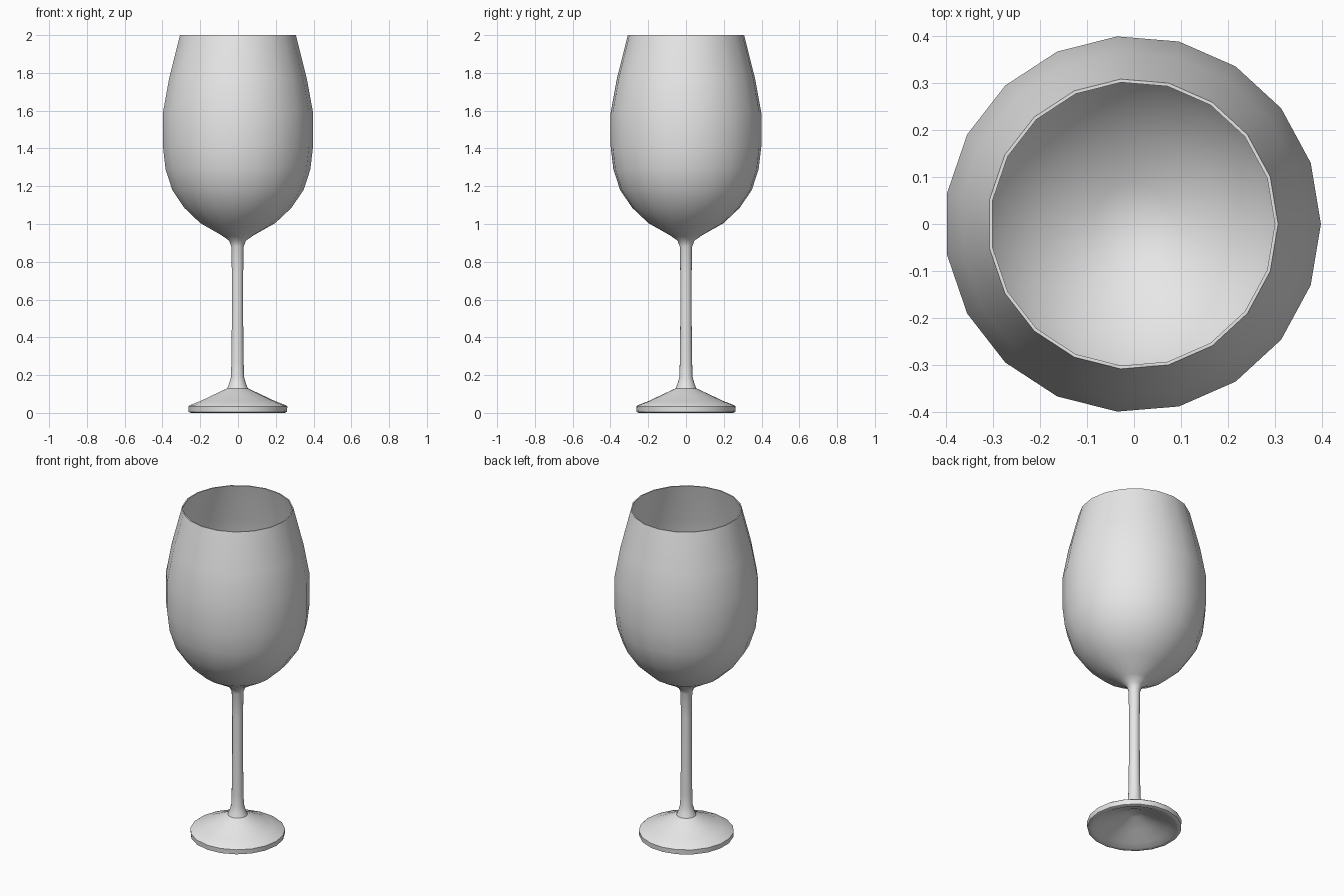
import bpy, bmesh, math

if "Cube" in bpy.data.objects:
    bpy.data.objects.remove(bpy.data.objects["Cube"])

SIDES = 19
SHIFT = -0.4 * (1 - math.cos(math.pi / SIDES)) / 2   # centre the odd-sided rings

mat = bpy.data.materials.new("pale grey glass")
mat.diffuse_color = (0.8, 0.8, 0.8, 1)
mat.use_nodes = True
mat.node_tree.nodes["Principled BSDF"].inputs["Base Color"].default_value = mat.diffuse_color

# One closed profile (radius, height), from the underside centre to the inside bottom
foot = [(0, 0.10), (0.04, 0.095), (0.12, 0.055), (0.20, 0.02), (0.235, 0.003), (0.25, 0),
        (0.262, 0.005), (0.264, 0.034), (0.255, 0.041), (0.20, 0.062), (0.13, 0.095), (0.055, 0.13)]
stem = [(0.045, 0.155), (0.035, 0.19), (0.033, 0.26), (0.030, 0.50), (0.030, 0.73),
        (0.033, 0.88), (0.045, 0.912)]
bowl = [(0.085, 0.94), (0.20, 1.005), (0.285, 1.085), (0.35, 1.18), (0.386, 1.29),
        (0.40, 1.41), (0.40, 1.59), (0.367, 1.77), (0.309, 2.0)]
inside = [(0.302, 2.0), (0.360, 1.77), (0.392, 1.59), (0.392, 1.41), (0.378, 1.295),
          (0.343, 1.19), (0.280, 1.097), (0.197, 1.018), (0.085, 0.955), (0, 0.935)]


def lathe(name, profile):
    bm = bmesh.new()
    rings = []
    for r, z in profile:
        n = SIDES if r > 0 else 1
        rings.append([bm.verts.new((r * math.cos(2 * math.pi * i / SIDES) + SHIFT,
                                    r * math.sin(2 * math.pi * i / SIDES), z))
                      for i in range(n)])
    for a, b in zip(rings, rings[1:]):
        for i in range(SIDES):
            j = (i + 1) % SIDES
            loop = [a[i % len(a)], a[j % len(a)], b[j % len(b)], b[i % len(b)]]
            bm.faces.new(list(dict.fromkeys(loop)))
    bmesh.ops.recalc_face_normals(bm, faces=bm.faces[:])
    me = bpy.data.meshes.new(name)
    bm.to_mesh(me)
    bm.free()
    me.materials.append(mat)
    ob = bpy.data.objects.new(name, me)
    bpy.context.collection.objects.link(ob)
    bpy.context.view_layer.objects.active = ob
    ob.select_set(True)
    bpy.ops.object.shade_smooth_by_angle(angle=math.radians(40))
    return ob


# Wine glass: foot, stem and hollow bowl in one turned body
lathe("wine_glass", foot + stem + bowl + inside)
